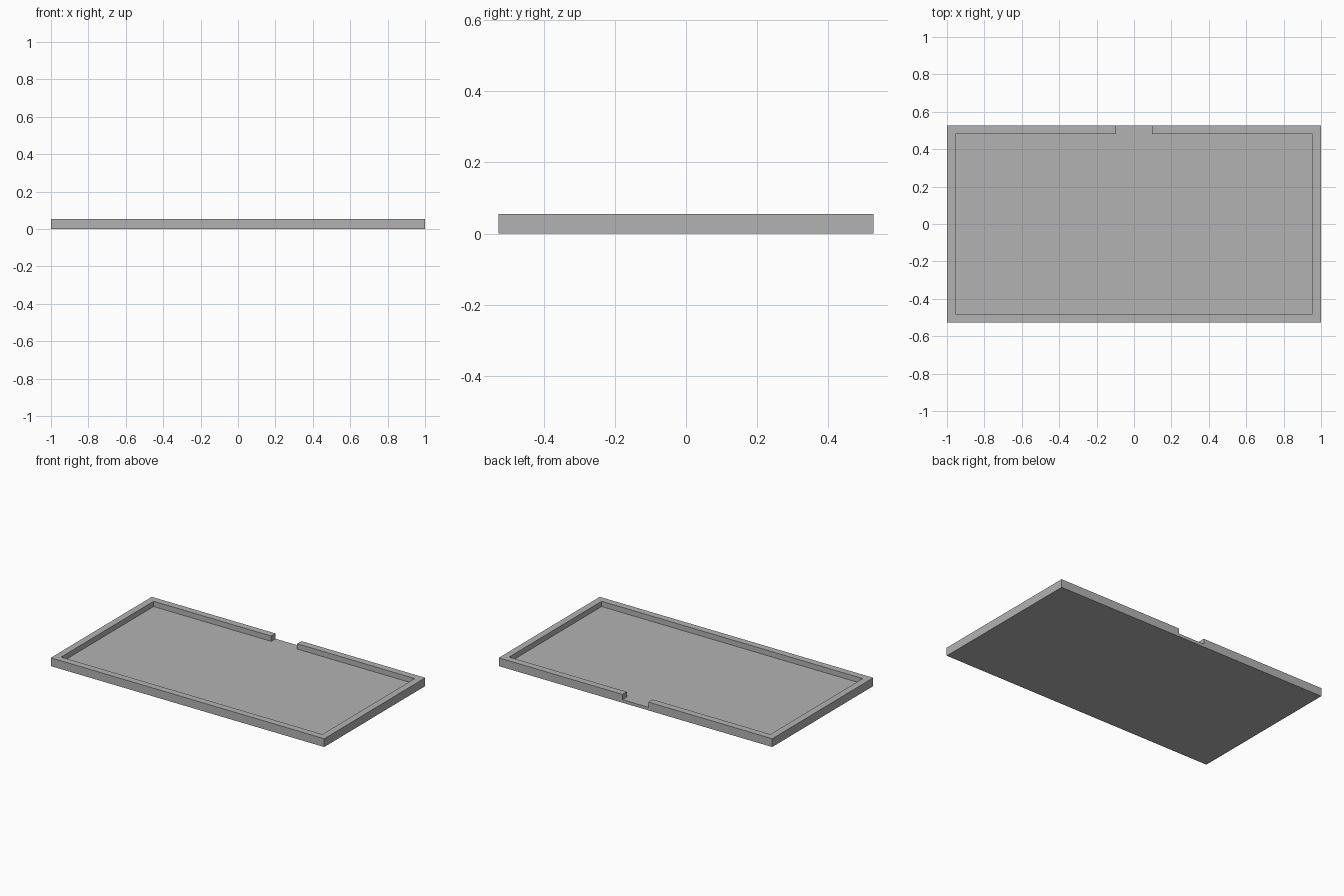
import bpy, bmesh, math
from mathutils import Vector

cube = bpy.data.objects.get("Cube")
if cube:
    bpy.data.objects.remove(cube, do_unlink=True)

WIDTH, DEPTH, HEIGHT = 2.0, 1.055, 0.055
FLOOR = 0.02      # floor thickness
RIM = 0.045       # rim wall thickness
NOTCH = 0.095     # half width of the gap in the back rim

grey = bpy.data.materials.new("plain_grey")
grey.use_nodes = True
grey.diffuse_color = (0.45, 0.45, 0.45, 1)
grey.node_tree.nodes["Principled BSDF"].inputs["Base Color"].default_value = grey.diffuse_color

# Floor slab
bm = bmesh.new()
bmesh.ops.create_cube(bm, size=1)
bmesh.ops.scale(bm, vec=(WIDTH, DEPTH, FLOOR), verts=bm.verts)
bmesh.ops.translate(bm, vec=(0, 0, FLOOR / 2), verts=bm.verts)

# Score the slab along the inner rim lines and the notch sides
inner_x, inner_y = WIDTH / 2 - RIM, DEPTH / 2 - RIM
for axis, cuts in ((Vector((1, 0, 0)), (inner_x, NOTCH)), (Vector((0, 1, 0)), (inner_y,))):
    for cut in cuts:
        for side in (-1, 1):
            bmesh.ops.bisect_plane(bm, geom=bm.verts[:] + bm.edges[:] + bm.faces[:],
                                   plane_co=axis * cut * side, plane_no=axis)
bm.normal_update()


def on_rim(face):
    c = face.calc_center_median()
    in_border = abs(c.x) > inner_x or abs(c.y) > inner_y
    in_notch = abs(c.x) < NOTCH and c.y > 0
    return face.normal.z > 0.9 and in_border and not in_notch


# Raise the rim, leaving the back notch open
raised = bmesh.ops.extrude_face_region(bm, geom=[f for f in bm.faces if on_rim(f)])
rim_verts = [g for g in raised["geom"] if isinstance(g, bmesh.types.BMVert)]
bmesh.ops.translate(bm, vec=(0, 0, HEIGHT - FLOOR), verts=rim_verts)

# Merge the flat areas into clean single faces
bmesh.ops.recalc_face_normals(bm, faces=bm.faces)
bmesh.ops.dissolve_limit(bm, angle_limit=math.radians(1), verts=bm.verts, edges=bm.edges)

mesh = bpy.data.meshes.new("shallow_tray")
bm.to_mesh(mesh)
bm.free()
mesh.materials.append(grey)
tray = bpy.data.objects.new("shallow_tray", mesh)
bpy.context.collection.objects.link(tray)
